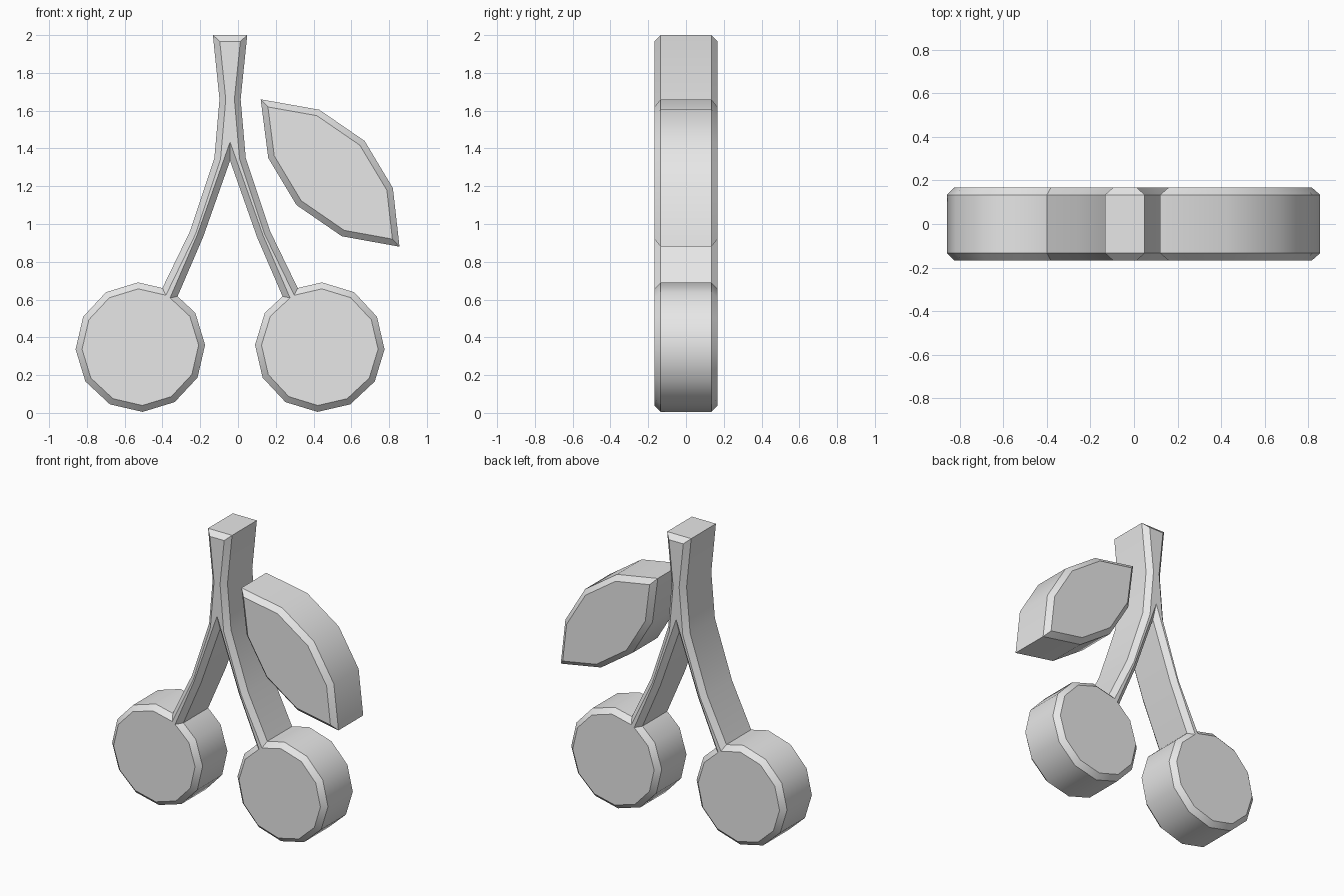
import bpy, bmesh
from math import sin, cos, radians
from mathutils import Vector

cube = bpy.data.objects.get("Cube")
if cube:
    bpy.data.objects.remove(cube, do_unlink=True)

HALF_DEPTH = 0.167
BEVEL = 0.033
AXIS = -0.042          # x of the mirror line of the stem and cherries

grey = bpy.data.materials.new("light_grey")
grey.use_nodes = True
colour = (0.8, 0.8, 0.8, 1)
grey.diffuse_color = colour
grey.node_tree.nodes["Principled BSDF"].inputs["Base Color"].default_value = colour


def inset(points, distance):
    """Mitred inward offset of a counter-clockwise outline."""
    result = []
    for i, p in enumerate(points):
        a = (p - points[i - 1]).normalized()
        b = (points[(i + 1) % len(points)] - p).normalized()
        na, nb = Vector((-a.y, a.x)), Vector((-b.y, b.x))
        result.append(p + (na + nb) * distance / (1 + na.dot(nb)))
    return result


def bevelled_slab(name, outline):
    """Extrude an x-z outline along y with chamfered front and back rims."""
    outer = [Vector(p) for p in outline]
    inner = inset(outer, BEVEL)
    side = HALF_DEPTH - BEVEL
    layers = [(inner, -HALF_DEPTH), (outer, -side), (outer, side), (inner, HALF_DEPTH)]
    bm = bmesh.new()
    rings = [[bm.verts.new((p.x, y, p.y)) for p in pts] for pts, y in layers]
    n = len(outer)
    for r0, r1 in zip(rings, rings[1:]):
        for i in range(n):
            j = (i + 1) % n
            bm.faces.new((r0[i], r0[j], r1[j], r1[i]))
    bm.faces.new(rings[0])
    bm.faces.new(rings[-1])
    bmesh.ops.recalc_face_normals(bm, faces=bm.faces)
    mesh = bpy.data.meshes.new(name)
    bm.to_mesh(mesh)
    bm.free()
    mesh.materials.append(grey)
    obj = bpy.data.objects.new(name, mesh)
    bpy.context.collection.objects.link(obj)
    bpy.ops.object.select_all(action='DESELECT')
    obj.select_set(True)
    bpy.context.view_layer.objects.active = obj
    bpy.ops.object.shade_smooth_by_angle(angle=radians(35))
    return obj


# Stem and cherries: one half of the outline, then mirrored
stem_outside = [(-0.091, 2.0), (-0.056, 1.66), (-0.083, 1.35), (-0.213, 0.96), (-0.358, 0.661)]
cherry = [(-0.475 + 0.343 * cos(radians(a)), 0.348 + 0.343 * sin(radians(a)))
          for a in range(92, 393, 30)]
stem_inside = [(-0.278, 0.617), (-0.143, 0.93)]
crotch = [(0, 1.335)]
half = stem_outside + cherry + stem_inside
outline = half + crotch + [(-x, z) for x, z in reversed(half)]
bevelled_slab("stem_and_cherries", [(x + AXIS, z) for x, z in outline])

# Leaf
bevelled_slab("leaf", [(0.12, 1.66), (0.16, 1.35), (0.31, 1.10), (0.55, 0.935),
                       (0.855, 0.88), (0.82, 1.19), (0.67, 1.44), (0.43, 1.605)])
